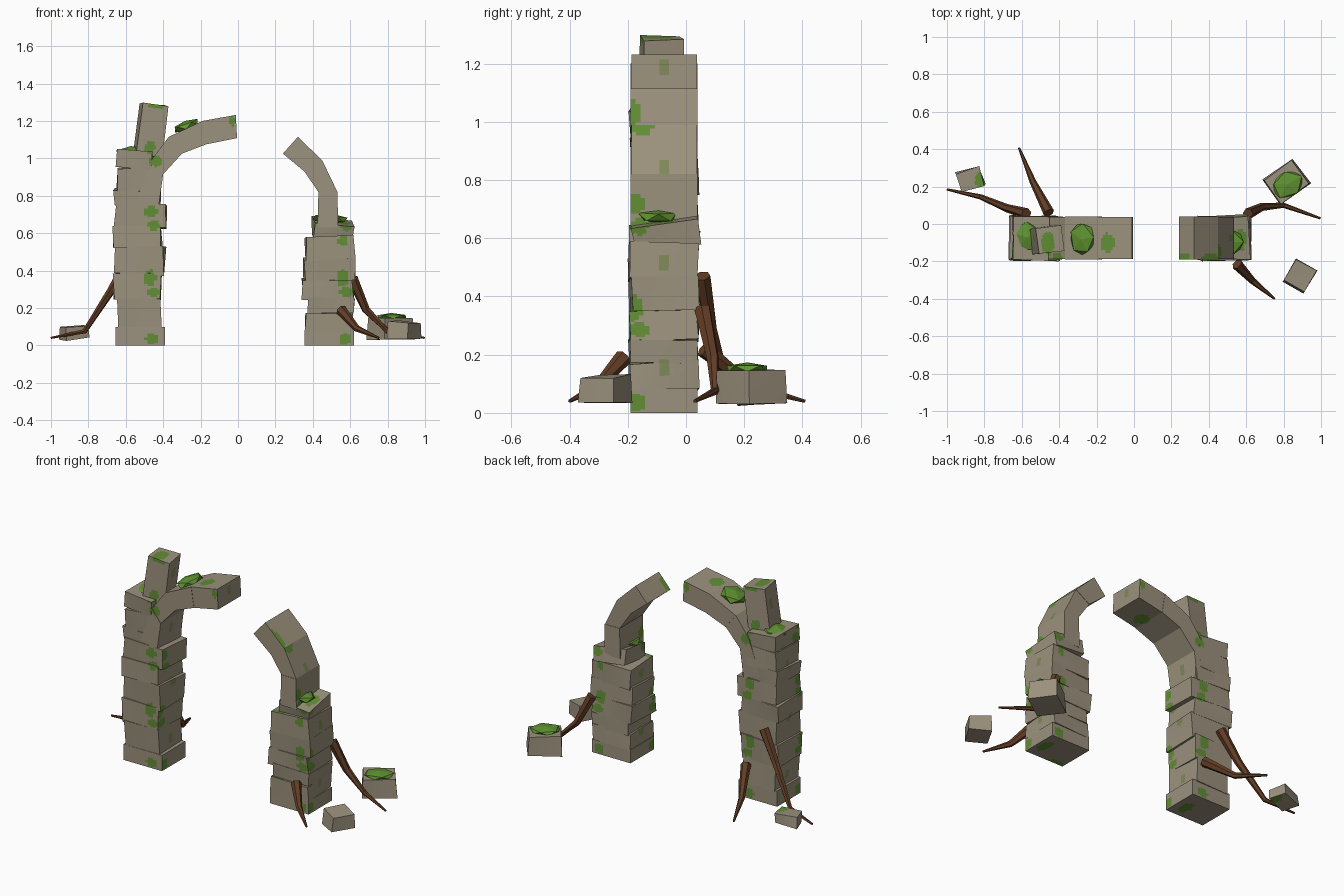
import bpy, bmesh, math, random
from mathutils import Matrix, Vector, Euler

if "Cube" in bpy.data.objects:
    bpy.data.objects.remove(bpy.data.objects["Cube"])

random.seed(4)


def material(name, rgb):
    m = bpy.data.materials.new(name)
    m.diffuse_color = (*rgb, 1)
    m.use_nodes = True
    m.node_tree.nodes["Principled BSDF"].inputs["Base Color"].default_value = m.diffuse_color
    return m


STONE = material("stone", (0.33, 0.285, 0.205))
PATCH = material("moss_stain", (0.12, 0.27, 0.035))
FAINT = material("faint_moss_stain", (0.21, 0.25, 0.10))
MOSS = material("moss", (0.115, 0.29, 0.03))
WOOD = material("root_wood", (0.125, 0.047, 0.019))


def finish(bm, name, mats):
    bmesh.ops.recalc_face_normals(bm, faces=bm.faces)
    me = bpy.data.meshes.new(name)
    bm.to_mesh(me)
    bm.free()
    for m in mats:
        me.materials.append(m)
    ob = bpy.data.objects.new(name, me)
    bpy.context.collection.objects.link(ob)
    return ob


# Moss stains: ellipses (u, v, ru, rv) projected onto the faces along x, y or z
COLUMN = [(0, .035, .035, .03), (.01, .285, .035, .025), (-.01, .36, .033, .045),
          (.01, .64, .03, .03), (-.005, .715, .033, .035),
          (-.01, 1.06, .03, .035), (.02, .985, .035, .03)]
FRONT = [(u + x, v, a, b) for x in (-.46, .57) for u, v, a, b in COLUMN]
FRONT += [(.56, .56, .025, .03), (-.03, 1.2, .015, .03), (-.44, 1.28, .04, .015)]
SIDE = [(u - .17, v, a, b) for u, v, a, b in COLUMN]
SIDE_FAINT = [(-.075, z, .022, .03) for z in (.155, .515, .845, 1.19)]
TOP = [(-.14, -.1, .04, .05), (-.46, -.1, .035, .06), (.27, -.18, .03, .025),
       (.41, -.18, .05, .02), (-.815, .235, .035, .05), (.57, -.08, .03, .06)]


def inside(u, v, blobs):
    return any(((u - a) / c) ** 2 + ((v - b) / d) ** 2 < 1 for a, b, c, d in blobs)


def stain(c, n):
    if abs(n.y) > .6:
        return 1 if inside(c.x, c.z, FRONT) else 0
    if abs(n.x) > .75:
        if inside(c.y, c.z, SIDE):
            return 1
        return 2 if inside(c.y, c.z, SIDE_FAINT) else 0
    return 1 if inside(c.x, c.y, TOP) else 0


def stone(bm, name, cuts=13):
    """Cut the faces finely and colour the mossy cells."""
    bmesh.ops.recalc_face_normals(bm, faces=bm.faces)
    bmesh.ops.subdivide_edges(bm, edges=bm.edges[:], cuts=cuts, use_grid_fill=True)
    bm.normal_update()
    for f in bm.faces:
        f.material_index = stain(f.calc_center_median(), f.normal)
    return finish(bm, name, (STONE, PATCH, FAINT))


def block(name, center, size, rot=(0, 0, 0), jitter=0.0, taper=1.0):
    bm = bmesh.new()
    bmesh.ops.create_cube(bm, size=1)
    m = Matrix.Translation(center) @ Euler([math.radians(a) for a in rot]).to_matrix().to_4x4()
    for v in bm.verts:
        k = taper if v.co.z > 0 else 1
        p = Vector((v.co.x * size[0] * k, v.co.y * size[1] * k, v.co.z * size[2]))
        p += Vector([random.uniform(-jitter, jitter) for _ in range(3)])
        v.co = m @ p
        v.co.z = max(v.co.z, 0)
    return stone(bm, name)


# Pillars: stacked uneven courses (x min, x max, z min, z max)
LEFT = [(-.655, -.39, 0, .095), (-.645, -.415, .095, .25), (-.665, -.41, .25, .385),
        (-.655, -.395, .385, .53), (-.667, -.41, .53, .63), (-.655, -.385, .63, .75),
        (-.66, -.42, .75, .83), (-.645, -.44, .83, .95), (-.645, -.46, .95, 1.04)]
RIGHT = [(.355, .62, 0, .08), (.36, .615, .08, .17), (.37, .62, .17, .25),
         (.345, .615, .25, .35), (.355, .625, .35, .46), (.36, .62, .46, .58)]
for side, courses in (("left", LEFT), ("right", RIGHT)):
    for i, (x0, x1, z0, z1) in enumerate(courses):
        tilt = (0, 0, 0) if i == 0 else (random.uniform(-2, 2), random.uniform(-2, 2),
                                         random.uniform(-2, 2))
        block(f"{side}_pillar_block_{i + 1}", ((x0 + x1) / 2, -.076, (z0 + z1) / 2),
              (x1 - x0, .23, z1 - z0 + .006), tilt, 0 if i == 0 else .006)
block("right_pillar_cap", (.505, -.073, .615), (.215, .22, .09), (8, 6, 3), .008)
block("leaning_block", (-.468, -.085, 1.15), (.14, .14, .28), (0, 7, 8), .004)

# Broken arch: wedge stones between inner and outer curve points (x, z)
ARCH_LEFT = [((-.425, .74), (-.54, .78)), ((-.40, .915), (-.46, .995)),
             ((-.30, 1.025), (-.37, 1.115)), ((-.17, 1.075), (-.19, 1.20)),
             ((-.005, 1.108), (-.012, 1.232))]
ARCH_RIGHT = [((.425, .63), (.535, .63)), ((.43, .82), (.532, .82)),
              ((.355, .93), (.45, .99)), ((.24, 1.025), (.32, 1.115))]
for side, pts in (("left", ARCH_LEFT), ("right", ARCH_RIGHT)):
    for i in range(len(pts) - 1):
        bm = bmesh.new()
        quad = [pts[i][0], pts[i][1], pts[i + 1][1], pts[i + 1][0]]
        d = .002 * (i % 2)
        a = [bm.verts.new((x, -.19 + d, z)) for x, z in quad]
        b = [bm.verts.new((x, .04 - d, z)) for x, z in quad]
        bm.faces.new(a)
        bm.faces.new(b)
        for j in range(4):
            k = (j + 1) % 4
            bm.faces.new((a[j], a[k], b[k], b[j]))
        stone(bm, f"{side}_arch_stone_{i + 1}")

# Fallen stones
block("fallen_block_left", (-.875, .24, .07), (.13, .105, .065), (4, -4, 16), .006)
block("fallen_block_back", (.815, .225, .09), (.2, .165, .12), (0, 0, 36), .004, .93)
block("fallen_block_front", (.888, -.278, .08), (.135, .14, .09), (0, 3, -30), .005, .95)


# Moss clumps: flattened low-poly balls
def moss(name, center, radii, rot=(0, 0, 0)):
    bm = bmesh.new()
    bmesh.ops.create_icosphere(bm, subdivisions=1, radius=1)
    m = Matrix.Translation(center) @ Euler([math.radians(a) for a in rot]).to_matrix().to_4x4()
    for v in bm.verts:
        k = random.uniform(.93, 1.1)
        v.co = m @ Vector([c * r * k for c, r in zip(v.co, radii)])
    return finish(bm, name, (MOSS,))


moss("moss_left_pillar", (-.57, -.07, 1.035), (.085, .09, .028), (0, -6, 20))
moss("moss_arch", (-.275, -.08, 1.175), (.072, .09, .028), (0, -20, 10))
moss("moss_right_pillar", (.495, -.095, .677), (.105, .08, .028), (0, 4, 0))
moss("moss_fallen_block", (.82, .212, .152), (.09, .075, .022), (0, 0, 30))


# Roots: tapered six-sided bent tubes
def root(name, path, r0=.03, r1=.006, sides=6):
    bm = bmesh.new()
    pts = [Vector(p) for p in path]
    rings = []
    for i, p in enumerate(pts):
        d = pts[min(i + 1, len(pts) - 1)] - pts[max(i - 1, 0)]
        q = d.to_track_quat('Z', 'Y')
        r = r0 + (r1 - r0) * i / (len(pts) - 1)
        rings.append([bm.verts.new(p + q @ Vector((r * math.cos(t), r * math.sin(t), 0)))
                      for t in (math.tau * s / sides for s in range(sides))])
    for a, b in zip(rings, rings[1:]):
        for j in range(sides):
            k = (j + 1) % sides
            bm.faces.new((a[j], a[k], b[k], b[j]))
    bm.faces.new(rings[0])
    bm.faces.new(rings[-1])
    return finish(bm, name, (WOOD,))


root("root_left_long", [(-.575, .055, .47), (-.68, .085, .29), (-.82, .145, .075), (-1, .185, .04)])
root("root_left_back", [(-.455, .06, .22), (-.54, .225, .09), (-.615, .408, .04)])
root("root_right_back", [(.61, .055, .36), (.685, .092, .19), (.80, .1, .075), (.997, .03, .04)])
root("root_right_front", [(.55, -.215, .19), (.635, -.305, .09), (.752, -.4, .04)])
